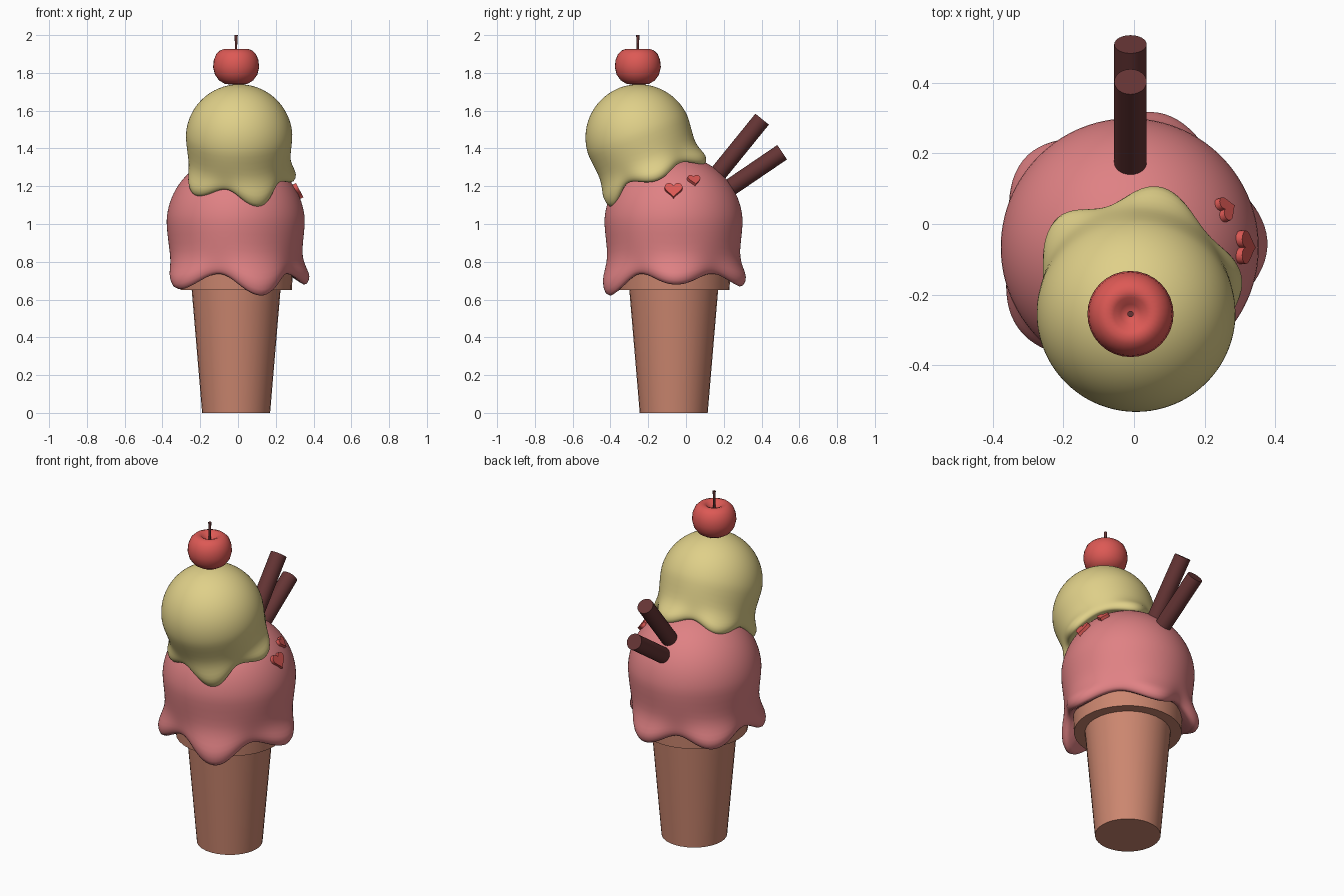
import bpy, bmesh, math
from mathutils import Vector, Matrix

if "Cube" in bpy.data.objects:
    bpy.data.objects.remove(bpy.data.objects["Cube"])


def material(name, rgb):
    m = bpy.data.materials.new(name)
    m.diffuse_color = (*rgb, 1)
    m.use_nodes = True
    m.node_tree.nodes["Principled BSDF"].inputs["Base Color"].default_value = m.diffuse_color
    return m


PINK = material("pink ice cream", (0.74, 0.22, 0.23))
CREAM = material("vanilla", (0.74, 0.63, 0.25))
WAFER = material("wafer", (0.60, 0.24, 0.16))
RED = material("red", (0.72, 0.10, 0.09))
CHOC = material("chocolate", (0.13, 0.035, 0.035))


def finish(bm, name, mat, matrix=Matrix(), angle=35):
    bmesh.ops.recalc_face_normals(bm, faces=bm.faces)
    me = bpy.data.meshes.new(name)
    bm.to_mesh(me)
    bm.free()
    ob = bpy.data.objects.new(name, me)
    bpy.context.collection.objects.link(ob)
    me.materials.append(mat)
    ob.matrix_world = matrix
    bpy.ops.object.select_all(action='DESELECT')
    ob.select_set(True)
    bpy.context.view_layer.objects.active = ob
    bpy.ops.object.shade_smooth_by_angle(angle=math.radians(angle))
    return ob


def revolve(profile_at, n):
    """Closed solid from a radius/height profile that may vary with angle."""
    bm = bmesh.new()
    cols = []
    for i in range(n):
        a = math.tau * i / n
        cols.append([bm.verts.new((r * math.cos(a), r * math.sin(a), z))
                     for r, z in profile_at(a)])
    for i in range(n):
        p, q = cols[i], cols[(i + 1) % n]
        for j in range(len(p) - 1):
            bm.faces.new((p[j], q[j], q[j + 1], p[j + 1]))
    bm.faces.new([c[0] for c in cols])
    bm.faces.new([c[-1] for c in cols])
    return bm


# Scoop: sphere with a skirt of five drips (angle, lowest height)
DRIPS = [(2, -0.325), (77, -0.335), (140, -0.33), (216, -0.35), (292, -0.385), (362, -0.325)]
R = 0.368
VALLEY = [(.358, -.09), (.348, -.16), (.345, -.205), (.343, -.235), (.332, -.262), (.308, -.265), (.28, -.235)]
PEAK = [(.354, -.11), (.352, -.18), (.378, -.245), (.398, -.285), (.382, -.34), (.345, -.34), (.29, -.25)]


def scoop_profile(a):
    deg = (math.degrees(a) - 2) % 360 + 2
    for (a0, z0), (a1, z1) in zip(DRIPS, DRIPS[1:]):
        if a0 <= deg <= a1:
            t = (deg - a0) / (a1 - a0)
            break
    d = 0.5 + 0.5 * math.cos(math.tau * t)
    low = z0 if t < 0.5 else z1
    pts = [(R * math.cos(e), R * math.sin(e))
           for e in (math.radians(89 - 89 * k / 12) for k in range(13))]
    for k, ((rv, zv), (rp, zp)) in enumerate(zip(VALLEY, PEAK)):
        stretch = 1 + (low / -0.34 - 1) * (k / 4 if k < 4 else 1)
        pts.append((rv + (rp - rv) * d, zv + (zp * stretch - zv) * d))
    return pts


def scoop(name, mat, matrix):
    ob = finish(revolve(scoop_profile, 60), name, mat, matrix, 80)
    ob.modifiers.new("smooth", 'SUBSURF').levels = 1
    ob.modifiers["smooth"].render_levels = 1


C = Vector((-0.012, -0.066, 1.0))
scoop("lower_scoop", PINK, Matrix.Translation(C))
scoop("upper_scoop", CREAM, Matrix.Translation((0.006, -0.25, 1.457))
      @ Matrix.Rotation(math.radians(21), 4, 'X') @ Matrix.Scale(0.77, 4))

# Wafer cone with overhanging rim
base = Matrix.Translation((-0.01, -0.065, 0))
finish(revolve(lambda a: [(.18, 0), (.235, .65), (.295, .65), (.302, .78)], 32),
       "cone", WAFER, base)

# Cherry with a dimpled top, and its stem
cherry = [(.03, 1.738), (.06, 1.742), (.09, 1.760), (.112, 1.79), (.122, 1.83), (.118, 1.868),
          (.105, 1.90), (.085, 1.919), (.065, 1.926), (.047, 1.92), (.028, 1.902), (.01, 1.892)]
top = Matrix.Translation((-0.01, -0.255, 0))
finish(revolve(lambda a: cherry, 32), "cherry", RED, top, 60)
finish(revolve(lambda a: [(.006, 1.88), (.006, 1.95), (.009, 2.0)], 12), "cherry_stem", CHOC, top)

# Chocolate sticks
for i, (end, d) in enumerate([((-.01, .403, 1.555), (0, .63, .777)),
                              ((-.01, .509, 1.38), (0, .827, .562))]):
    q = Vector(d).to_track_quat('Z', 'Y').to_matrix().to_4x4()
    finish(revolve(lambda a: [(.046, -.55), (.046, 0)], 24), f"chocolate_stick_{i + 1}",
           CHOC, Matrix.Translation(end) @ q)


# Heart sprinkles lying on the lower scoop
def heart(name, direction, width):
    n = Vector(direction).normalized()
    side = Vector((0, 0, 1)).cross(n).normalized()
    rot = Matrix((side, n.cross(side), n)).transposed().to_4x4()
    bm = bmesh.new()
    ring = []
    for k in range(28):
        t = math.tau * k / 28
        x = 16 * math.sin(t) ** 3
        y = 13 * math.cos(t) - 5 * math.cos(2 * t) - 2 * math.cos(3 * t) - math.cos(4 * t)
        ring.append(bm.verts.new((x * width / 32, (y + 2.5) * width / 32, -0.015)))
    face = bm.faces.new(ring)
    ext = bmesh.ops.extrude_face_region(bm, geom=[face])
    bmesh.ops.translate(bm, vec=(0, 0, 0.03),
                        verts=[v for v in ext["geom"] if isinstance(v, bmesh.types.BMVert)])
    finish(bm, name, RED, Matrix.Translation(C + n * R) @ rot)


heart("large_heart", (.33, 0, .175), 0.095)
heart("small_heart", (.275, .11, .23), 0.07)
